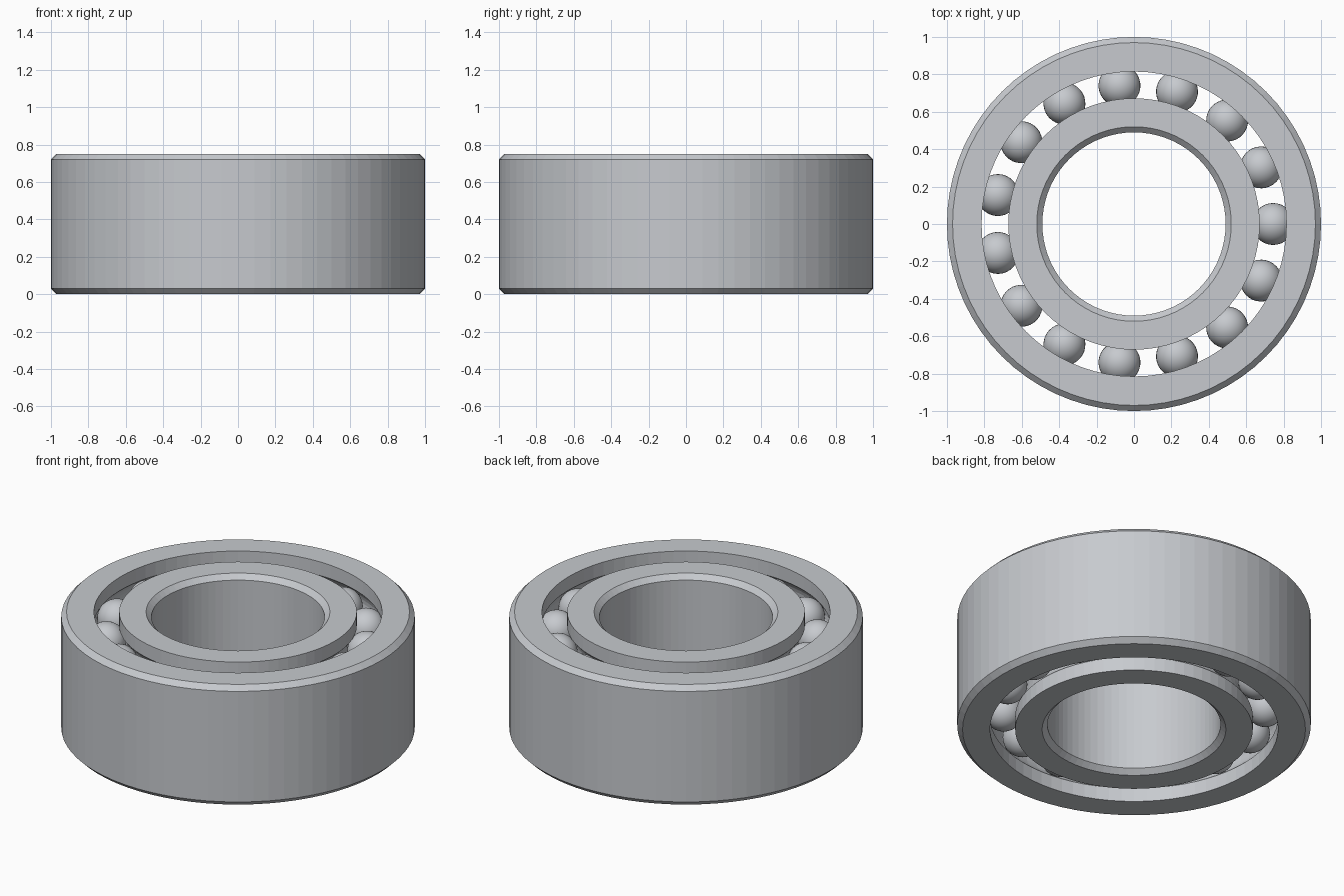
import bpy
import bmesh
import math
from mathutils import Matrix

HEIGHT = 0.75
CHAMFER = 0.03
PITCH = 0.744          # radius of the ball circle
BALL_R = 0.112
GROOVE_R = 0.115
ROWS = (0.175, HEIGHT - 0.175)
BALLS = 15
SEGMENTS = 72

cube = bpy.data.objects.get("Cube")
if cube:
    bpy.data.objects.remove(cube, do_unlink=True)

steel = bpy.data.materials.new("brushed steel")
steel.use_nodes = True
colour = (0.57, 0.59, 0.62, 1)
steel.diffuse_color = colour
steel.node_tree.nodes["Principled BSDF"].inputs["Base Color"].default_value = colour


def add_object(name, bm):
    mesh = bpy.data.meshes.new(name)
    bm.to_mesh(mesh)
    bm.free()
    mesh.materials.append(steel)
    obj = bpy.data.objects.new(name, mesh)
    bpy.context.collection.objects.link(obj)
    return obj


def ring(name, plain_r, race_r):
    """Lathe a ring with a chamfered plain side and two grooves on the race side."""
    side = 1 if plain_r > race_r else -1
    edge_r = plain_r - side * CHAMFER
    profile = [(race_r, HEIGHT), (edge_r, HEIGHT), (plain_r, HEIGHT - CHAMFER),
               (plain_r, CHAMFER), (edge_r, 0), (race_r, 0)]
    # circular ball grooves, from the bottom row upwards
    half = math.acos(abs(race_r - PITCH) / GROOVE_R)
    steps = 8
    for row in ROWS:
        for i in range(steps + 1):
            a = half * (2 * i / steps - 1)
            profile.append((PITCH + side * GROOVE_R * math.cos(a),
                            row + GROOVE_R * math.sin(a)))
    bm = bmesh.new()
    verts = [bm.verts.new((r, 0, z)) for r, z in profile]
    edges = [bm.edges.new((v, verts[i - 1])) for i, v in enumerate(verts)]
    bmesh.ops.spin(bm, geom=verts + edges, cent=(0, 0, 0), axis=(0, 0, 1),
                   angle=math.tau, steps=SEGMENTS, use_merge=False)
    bmesh.ops.remove_doubles(bm, verts=bm.verts, dist=0.0001)
    bmesh.ops.recalc_face_normals(bm, faces=bm.faces)
    return add_object(name, bm)


ring("outer_ring", 1.0, 0.815)
ring("inner_ring", 0.49, 0.672)

# two rows of balls between the rings
for label, z in zip(("lower", "upper"), ROWS):
    bm = bmesh.new()
    for i in range(BALLS):
        place = (Matrix.Rotation(math.tau * i / BALLS, 4, 'Z')
                 @ Matrix.Translation((PITCH, 0, z)))
        bmesh.ops.create_uvsphere(bm, u_segments=32, v_segments=18,
                                  radius=BALL_R, matrix=place)
    for face in bm.faces:
        face.smooth = True
    add_object(label + "_ball_row", bm)
